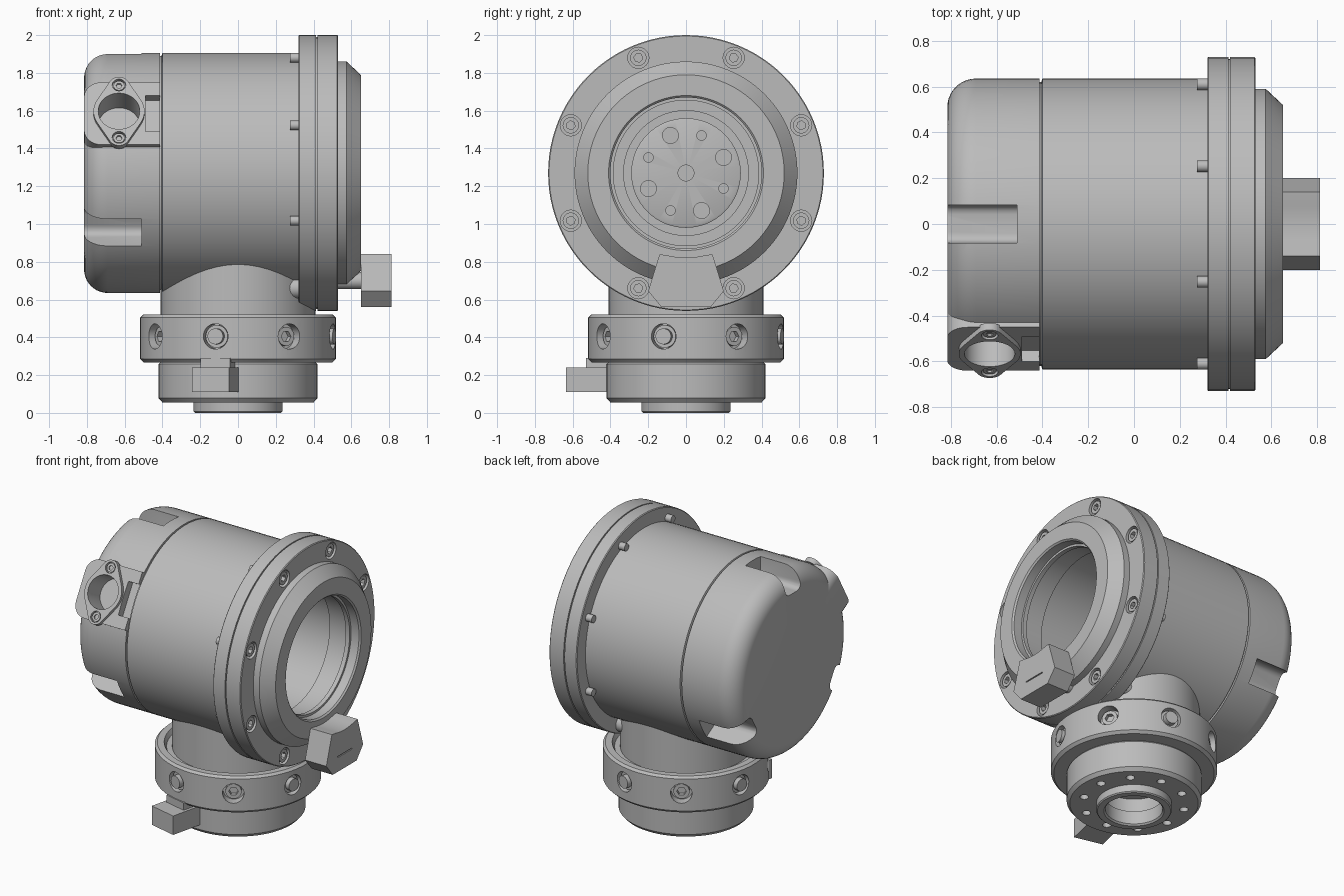
import bpy, bmesh
from math import sin, cos, pi, radians
from mathutils import Matrix, Vector
from mathutils.geometry import convex_hull_2d

old = bpy.data.objects.get("Cube")
if old:
    bpy.data.objects.remove(old)

grey = bpy.data.materials.new("machined grey")
grey.use_nodes = True
grey.diffuse_color = (0.5, 0.5, 0.5, 1)
grey.node_tree.nodes["Principled BSDF"].inputs["Base Color"].default_value = (0.5, 0.5, 0.5, 1)

CZ = 1.27                                   # height of the housing axis
T = Matrix.Translation
UP = Matrix.Identity(4)
# local z -> world x, local x -> world y, local y -> world z
ALONG = Matrix(((0, 0, 1, 0), (1, 0, 0, 0), (0, 1, 0, 0), (0, 0, 0, 1)))
BARREL = T((0, 0, CZ)) @ ALONG


def rot(deg, axis):
    return Matrix.Rotation(radians(deg), 4, axis)


def finish(name, bm):
    bmesh.ops.recalc_face_normals(bm, faces=bm.faces)
    mesh = bpy.data.meshes.new(name)
    bm.to_mesh(mesh)
    bm.free()
    mesh.materials.append(grey)
    ob = bpy.data.objects.new(name, mesh)
    bpy.context.collection.objects.link(ob)
    return ob


def lathe(name, profile, mat=UP, closed=False, steps=96):
    """Spin (radius, height) points round local z."""
    bm = bmesh.new()
    vs = [bm.verts.new((r, 0, h)) for r, h in profile]
    es = [bm.edges.new(p) for p in zip(vs, vs[1:])]
    if closed:
        es.append(bm.edges.new((vs[-1], vs[0])))
    bmesh.ops.spin(bm, geom=vs + es, cent=(0, 0, 0), axis=(0, 0, 1), angle=2 * pi, steps=steps)
    bmesh.ops.remove_doubles(bm, verts=bm.verts, dist=1e-5)
    bm.transform(mat)
    return finish(name, bm)


def prism(name, pts, z0, z1, mats=(UP,)):
    """Extrude an outline along local z, once for every placement."""
    bm = bmesh.new()
    for m in mats:
        low = [bm.verts.new(m @ Vector((x, y, z0))) for x, y in pts]
        top = [bm.verts.new(m @ Vector((x, y, z1))) for x, y in pts]
        bm.faces.new(low[::-1])
        bm.faces.new(top)
        n = len(pts)
        for i in range(n):
            j = (i + 1) % n
            bm.faces.new((low[i], low[j], top[j], top[i]))
    return finish(name, bm)


def circle(r, n=32, cx=0, cy=0):
    return [(cx + r * cos(2 * pi * i / n), cy + r * sin(2 * pi * i / n)) for i in range(n)]


def rect(x0, x1, y0, y1):
    return [(x0, y0), (x1, y0), (x1, y1), (x0, y1)]


def hull(pts):
    return [pts[i] for i in convex_hull_2d([Vector(p) for p in pts])]


def cut(cutter, *targets):
    """Subtract the cutter from each target, then remove it."""
    for ob in targets:
        mod = ob.modifiers.new("cut", 'BOOLEAN')
        mod.operation, mod.solver, mod.object = 'DIFFERENCE', 'EXACT', cutter
        bpy.context.view_layer.update()
        dg = bpy.context.evaluated_depsgraph_get()
        mesh = bpy.data.meshes.new_from_object(ob.evaluated_get(dg))
        ob.modifiers.clear()
        ob.data = mesh
    bpy.data.objects.remove(cutter)


def radial(deg):
    """Placement on the barrel: local x along it, local z outward."""
    return T((0, 0, CZ)) @ rot(deg, 'X')


# Housing tube with rear half of the flange
lathe("housing", [(.62, -.415), (.62, -.405), (.635, -.4), (.635, .32), (.725, .32), (.73, .325),
                  (.73, .412), (.43, .412), (.43, -.415)], BARREL, True)

# Front cover ring with chamfered nose and stepped opening
cover = lathe("front_cover", [(.72, .41), (.72, .42), (.73, .42), (.73, .525), (.725, .53), (.59, .53),
                              (.59, .575), (.52, .65), (.41, .65), (.4, .64), (.4, .58), (.385, .58),
                              (.385, .55), (.41, .55), (.41, .41)], BARREL, True)

# Rear cap with rounded rim and inner recess
rim = [(.51 + .125 * sin(a), -.69 - .125 * cos(a)) for a in [i * pi / 20 for i in range(11)]]
cap = lathe("rear_cap", [(0, -.815)] + rim + [(.635, -.412), (.33, -.412), (.33, -.5), (0, -.5)], BARREL)

# Three wrench slots in the cap
slot = hull(circle(.04, 16, -.042, .53) + circle(.04, 16, .042, .53) + [(-.082, .8), (.082, .8)])
cut(prism("slot_cutter", slot, -.9, -.51, [radial(a) @ ALONG for a in (0, 120, 240)]), cap)

# Connector boss, bore and notch
side = radial(60)
boss = prism("connector_boss", hull(circle(.09, 32, -.725, -.1) + circle(.09, 32, -.725, .1)
             + [(-.412, -.19), (-.412, .19)]), .45, .63, [side])
plate = prism("connector_plate", hull(circle(.135, 48, -.63, 0) + circle(.055, 24, -.63, .155)
              + circle(.055, 24, -.63, -.155)), .62, .655, [side])
cut(prism("notch_cutter", rect(-.49, -.3, -.11, .11), .575, .8, [side]), cap, boss)
cut(prism("bore_cutter", circle(.11, 48, -.63, 0), .5, .8, [side]), cap, boss, plate)
ends = [side @ T((-.63, s * .16, 0)) for s in (-1, 1)]
cut(prism("screw_hole_cutter", circle(.036), .635, .8, ends), plate)
plate_screws = prism("connector_screws", circle(.029), .63, .648, ends)
cut(prism("hex_cutter", circle(.016, 6), .638, .8, ends), plate_screws)

# Inner drive disc with its holes
disc = lathe("drive_disc", [(0, -.51), (.29, -.51), (.29, -.455), (.28, -.45), (0, -.45)], BARREL)
spots = [BARREL @ rot(22.5 + 45 * k, 'Z') @ T((.215, 0, 0)) for k in range(8)]
cut(prism("large_hole_cutter", circle(.042), -.49, -.4, spots[::2] + [BARREL]), disc)
cut(prism("small_hole_cutter", circle(.025), -.49, -.4, spots[1::2]), disc)

# Flange bolts: socket heads in front, shank ends behind
bolts = [BARREL @ rot(22.5 + 45 * k, 'Z') @ T((.66, 0, 0)) for k in range(8)]
cut(prism("counterbore_cutter", circle(.056), .48, .6, bolts), cover)
heads = prism("flange_bolt_heads", circle(.043), .47, .522, bolts)
cut(prism("hex_cutter", circle(.024, 6), .495, .6, bolts), heads)
prism("flange_bolt_ends", circle(.025), .275, .33, bolts)
prism("lower_bolt_bosses", circle(.055), .24, .33, [T((0, s * .25, .66)) @ ALONG for s in (-1, 1)])

# Stop lug on the cover, with its engraved slot and screw
arch = [(.1 - .2 * i / 8, .822 + .012 * (i / 4 - 1) ** 2) for i in range(9)]
lug = prism("stop_lug", [(-.2, .645), (-.13, .56), (.13, .56), (.2, .645), (.14, .84)] + arch
            + [(-.14, .84)], .65, .812, [ALONG])
cut(prism("mark_cutter", rect(-.08, .08, .657, .665), .805, .9, [ALONG]), lug)
prism("lug_screw", circle(.045), .53, .66, [T((0, 0, .7)) @ ALONG])

# Neck and swivel collar
lathe("neck", [(0, .48), (.41, .48), (.41, .8), (0, .8)])
collar = lathe("swivel_collar", [(0, .268), (.5, .268), (.518, .286), (.518, .505), (.503, .52), (.46, .52),
                                 (.445, .49), (0, .49)])


def collar_spot(deg):
    return T((0, 0, .405)) @ rot(deg, 'Z') @ rot(90, 'X')


plugs = [collar_spot(-13.3 + 90 * k) for k in range(4)]
sockets = [collar_spot(31.7 + 90 * k) for k in range(4)]
cut(prism("collar_hole_cutter", circle(.067), .455, .7, plugs + sockets), collar)
prism("collar_plug_seats", circle(.06), .44, .49, plugs)
prism("collar_plugs", circle(.042), .44, .524, plugs)
screws = prism("collar_screws", circle(.05), .44, .485, sockets)
cut(prism("hex_cutter", circle(.03, 6), .455, .7, sockets), screws)

# Base with spigot, bore and ring of holes
base = lathe("base", [(0, .2), (.2, .2), (.2, .1), (.178, .1), (.178, .01), (.188, 0), (.228, 0), (.235, .007),
                      (.235, .055), (.4, .055), (.42, .078), (.42, .258), (.41, .27), (0, .27)])
ring = [rot(36 * k + 10, 'Z') @ T((.32, 0, 0)) for k in range(10)]
cut(prism("base_hole_cutter", circle(.027), 0, .13, ring), base)

# Index tab and its arm
turn = rot(-13.3, 'Z')
prism("index_tab", rect(-.1, .1, -.63, -.4), .11, .24, [turn])
prism("index_tab_arm", rect(-.08, .08, -.525, -.4), .2, .29, [turn])

# Smooth shading with crisp edges
bpy.ops.object.select_all(action='DESELECT')
for ob in bpy.context.scene.objects:
    if ob.type == 'MESH':
        ob.select_set(True)
        bpy.context.view_layer.objects.active = ob
bpy.ops.object.shade_smooth_by_angle(angle=radians(30))
